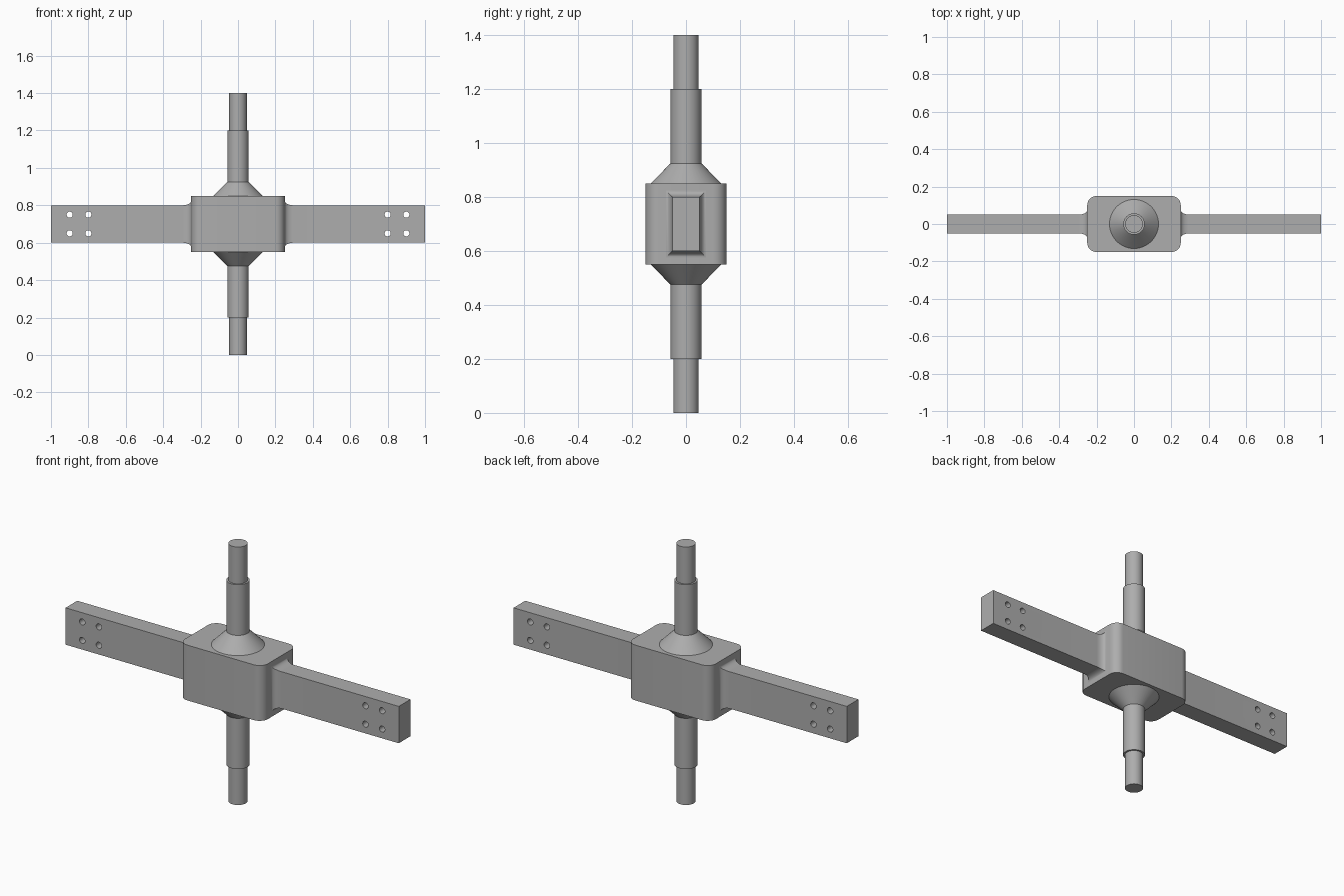
import bpy, bmesh, math
from mathutils import Matrix

cube = bpy.data.objects.get("Cube")
if cube:
    bpy.data.objects.remove(cube, do_unlink=True)

MID = 0.7  # height of the arm axis

steel = bpy.data.materials.new("grey steel")
steel.use_nodes = True
steel.diffuse_color = (0.42, 0.42, 0.42, 1)
steel.node_tree.nodes["Principled BSDF"].inputs["Base Color"].default_value = (0.42, 0.42, 0.42, 1)


def finish(bm, name):
    bmesh.ops.recalc_face_normals(bm, faces=bm.faces)
    mesh = bpy.data.meshes.new(name)
    bm.to_mesh(mesh)
    bm.free()
    mesh.materials.append(steel)
    obj = bpy.data.objects.new(name, mesh)
    bpy.context.collection.objects.link(obj)
    return obj


def activate(obj):
    bpy.ops.object.select_all(action='DESELECT')
    obj.select_set(True)
    bpy.context.view_layer.objects.active = obj


def smooth(obj):
    activate(obj)
    bpy.ops.object.shade_smooth_by_angle(angle=math.radians(30))


def loft(bm, rings):
    """Skin a list of equal-length point rings and cap both ends."""
    loops = [[bm.verts.new(p) for p in ring] for ring in rings]
    for a, b in zip(loops, loops[1:]):
        for i in range(len(a)):
            j = (i + 1) % len(a)
            bm.faces.new((a[i], a[j], b[j], b[i]))
    bm.faces.new(loops[0])
    bm.faces.new(loops[-1])


# Hub: block with rounded upright edges
bm = bmesh.new()
bmesh.ops.create_cube(bm, size=1, matrix=Matrix.Translation((0, 0, MID)) @ Matrix.Diagonal((0.5, 0.3, 0.3, 1)))
upright = [e for e in bm.edges if abs(e.verts[0].co.z - e.verts[1].co.z) > 0.1]
bmesh.ops.bevel(bm, geom=upright, offset=0.05, segments=8, profile=0.5, affect='EDGES')
smooth(finish(bm, "hub"))

# Shafts: stepped journal with a conical collar, above and below the hub
profile = [(0.131, 0.15), (0.057, 0.225), (0.057, 0.5), (0.047, 0.5), (0.047, 0.7)]
for name, side in (("upper_shaft", 1), ("lower_shaft", -1)):
    bm = bmesh.new()
    steps = [2 * math.pi * i / 48 for i in range(48)]
    loft(bm, [[(r * math.cos(a), r * math.sin(a), MID + side * h) for a in steps] for r, h in profile])
    smooth(finish(bm, name))

# Arms: flat bars with a concave flare at the hub and four through holes
for name, side in (("left_arm", 1), ("right_arm", -1)):
    sections = [(0.24, 0.025)]
    for i in range(9):
        a = math.pi / 2 * i / 8
        sections.append((0.295 - 0.045 * math.cos(a), 0.025 * (1 - math.sin(a))))
    sections.append((1, 0))
    bm = bmesh.new()
    loft(bm, [[(side * x, sy * (0.05 + f), MID + sz * (0.1 + f))
               for sy, sz in ((-1, -1), (1, -1), (1, 1), (-1, 1))] for x, f in sections])
    arm = finish(bm, name)

    bm = bmesh.new()
    for x in (0.8, 0.9):
        for dz in (-0.05, 0.05):
            place = Matrix.Translation((side * x, 0, MID + dz)) @ Matrix.Rotation(math.pi / 2, 4, 'X')
            bmesh.ops.create_cone(bm, cap_ends=True, segments=24, radius1=0.0165, radius2=0.0165,
                                  depth=0.2, matrix=place)
    cutter = finish(bm, "bolt_hole_cutter")
    cutter.hide_render = True
    activate(arm)
    cut = arm.modifiers.new("bolt_holes", 'BOOLEAN')
    cut.operation = 'DIFFERENCE'
    cut.solver = 'EXACT'
    cut.object = cutter
    bpy.ops.object.modifier_apply(modifier=cut.name)
    bpy.data.objects.remove(cutter, do_unlink=True)
    smooth(arm)
